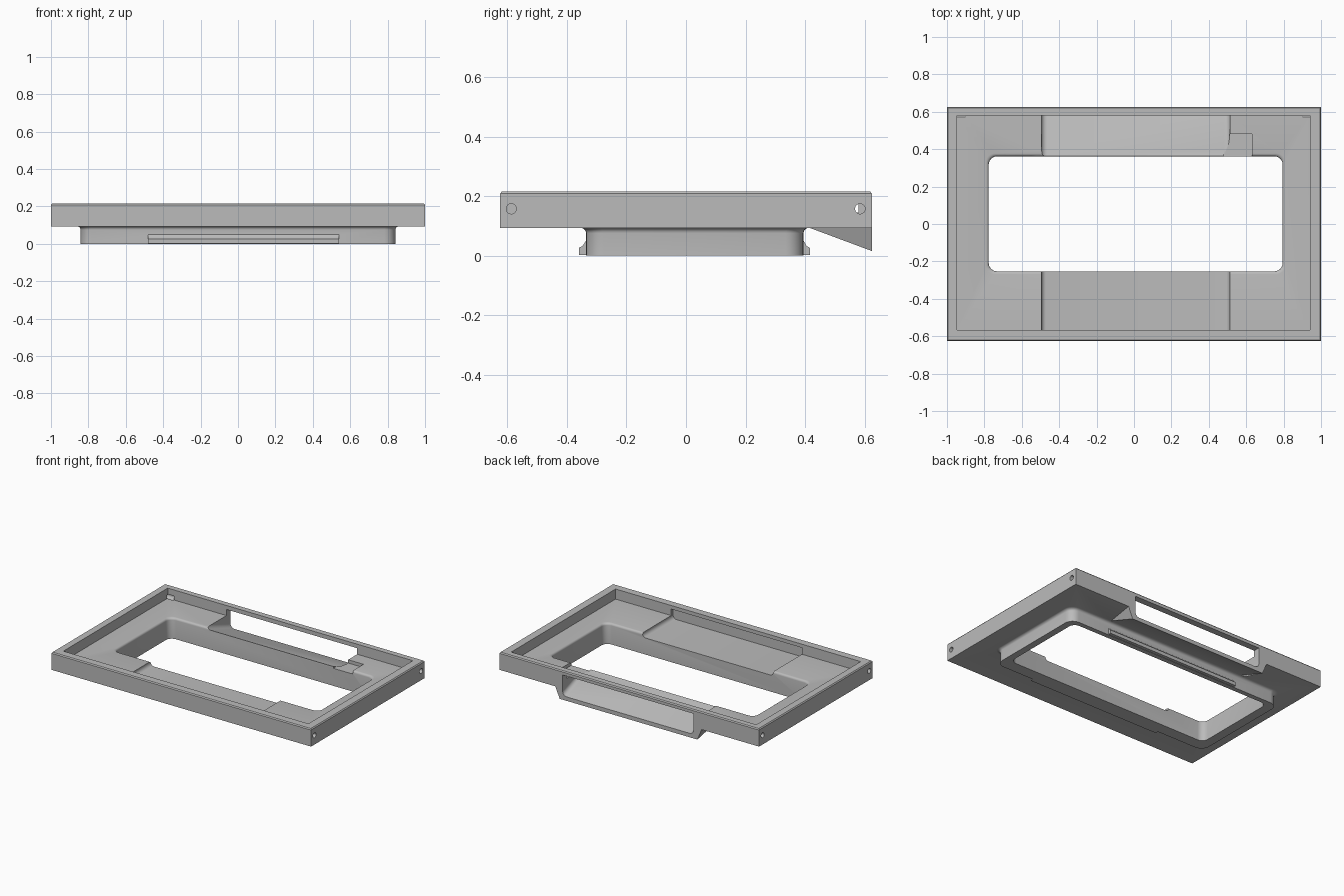
import bpy, bmesh, math

cube = bpy.data.objects.get("Cube")
if cube:
    bpy.data.objects.remove(cube, do_unlink=True)

grey = bpy.data.materials.new("matte_grey")
grey.use_nodes = True
COLOUR = (0.5, 0.5, 0.5, 1)
grey.diffuse_color = COLOUR
grey.node_tree.nodes["Principled BSDF"].inputs["Base Color"].default_value = COLOUR


def rounded(a0, a1, b0, b1, low=0.0, high=0.0, steps=6):
    """Rectangle outline with separate radii for its low and high corners."""
    pts = []
    corners = [(a1, b1, high, 0), (a0, b1, high, 1), (a0, b0, low, 2), (a1, b0, low, 3)]
    for a, b, r, quarter in corners:
        sa = -1 if a == a1 else 1
        sb = -1 if b == b1 else 1
        count = steps if r else 0
        for i in range(count + 1):
            t = math.pi / 2 * (quarter + (i / count if count else 0))
            pts.append((a + sa * r + r * math.cos(t), b + sb * r + r * math.sin(t))
                       if r else (a, b))
    return pts


def loft(name, rings):
    """Closed solid through a list of equally sized 3D rings."""
    bm = bmesh.new()
    rows = [[bm.verts.new(p) for p in ring] for ring in rings]
    for lower, upper in zip(rows, rows[1:]):
        for i in range(len(lower)):
            j = (i + 1) % len(lower)
            bm.faces.new((lower[i], lower[j], upper[j], upper[i]))
    bm.faces.new(rows[0])
    bm.faces.new(rows[-1])
    bmesh.ops.recalc_face_normals(bm, faces=bm.faces)
    mesh = bpy.data.meshes.new(name)
    bm.to_mesh(mesh)
    bm.free()
    mesh.materials.append(grey)
    ob = bpy.data.objects.new(name, mesh)
    bpy.context.collection.objects.link(ob)
    return ob


def level(z, x0, x1, y0, y1, r=0.0, grow=0.0):
    """Horizontal ring."""
    return [(x, y, z) for x, y in rounded(x0 - grow, x1 + grow, y0 - grow, y1 + grow, r, r)]


def upright(y, x0, x1, z0, z1, low=0.0):
    """Ring standing in the xz plane, rounded at the bottom."""
    return [(x, y, z) for x, z in rounded(x0, x1, z0, z1, low)]


def box(name, x0, x1, y0, y1, z0, z1):
    return loft(name, [level(z, x0, x1, y0, y1) for z in (z0, z1)])


def combine(target, other, operation):
    mod = target.modifiers.new(operation, "BOOLEAN")
    mod.operation = operation
    mod.solver = "EXACT"
    mod.object = other
    graph = bpy.context.evaluated_depsgraph_get()
    mesh = bpy.data.meshes.new_from_object(target.evaluated_get(graph))
    target.modifiers.clear()
    target.data = mesh
    bpy.data.objects.remove(other, do_unlink=True)


BOTTOM, FLOOR, TOP = 0.093, 0.145, 0.215
PLATE = (-1, 1, -0.625, 0.625)
NECK = (-0.842, 0.842, -0.336, 0.395)
OPENING = (-0.777, 0.795, -0.253, 0.362)

# Outer tray with a slightly eased top edge
frame = loft("bezel_frame", [level(BOTTOM, *PLATE), level(TOP - 0.007, *PLATE),
                             level(TOP, *PLATE, grow=-0.006)])

# Collar below the tray, flaring into it
flare = 0.018
curve = [(0, 0)]
for i in range(6):
    t = math.pi / 2 * i / 5
    curve.append((BOTTOM - flare + flare * math.sin(t), flare * (1 - math.cos(t))))
curve.append((BOTTOM + 0.01, flare))
collar = loft("collar", [level(z, *NECK, r=0.06, grow=g) for z, g in curve])
combine(frame, collar, "UNION")

# Snap lips along the front and back of the collar
for y0, y1, tip in ((-0.33, -0.336, -0.36), (0.385, 0.395, 0.416)):
    outline = [(y0, 0.002), (tip, 0.002), (tip, 0.026), ((tip + y1) / 2, 0.032),
               (y1, 0.05), (y0, 0.05)]
    lip = loft("snap_lip", [[(x, y, z) for y, z in outline] for x in (-0.48, 0.54)])
    combine(frame, lip, "UNION")

# Sloping spout body under the back edge
spout = loft("spout", [
    [(-0.56, y, 0.13), (-0.56, y, BOTTOM + 0.004), (-0.525, y, z),
     (0.535, y, z), (0.57, y, BOTTOM + 0.004), (0.57, y, 0.13)]
    for y, z in ((0.41, BOTTOM + 0.002), (0.625, 0.015))])
combine(frame, spout, "UNION")

# Tray pocket
combine(frame, box("pocket", -0.947, 0.94, -0.568, 0.58, FLOOR, 0.3), "DIFFERENCE")

# Window opening with a rounded upper edge
edge = 0.015
curve = [(-0.1, 0)]
for i in range(5):
    t = math.pi / 2 * i / 4
    curve.append((FLOOR - edge + edge * math.sin(t), edge * (1 - math.cos(t))))
curve.append((FLOOR + 0.05, edge))
opening = loft("opening", [level(z, *OPENING, r=0.045, grow=g) for z, g in curve])
combine(frame, opening, "DIFFERENCE")

# Chute running down through the back wall
chute = loft("chute", [upright(0.33, -0.495, 0.512, FLOOR, 0.187, 0.03),
                       upright(0.65, -0.495, 0.512, 0.034, 0.187, 0.03)])
combine(frame, chute, "DIFFERENCE")

# Shallow recess in the front floor, slightly undercutting the front wall
recess = loft("recess", [upright(y, -0.495, 0.512, 0.115, 0.19, 0.025)
                         for y in (-0.59, -0.2)])
combine(frame, recess, "DIFFERENCE")

# Small side slot next to the chute
combine(frame, box("slot", 0.48, 0.63, 0.3, 0.48, 0.122, 0.18), "DIFFERENCE")

# Screw holes in both ends
for end in (-1, 1):
    for y in (-0.587, 0.585):
        rings = [[(x, y + 0.017 * math.cos(k * math.pi / 12),
                   0.157 + 0.017 * math.sin(k * math.pi / 12)) for k in range(24)]
                 for x in (end * 0.9, end * 1.05)]
        combine(frame, loft("screw_hole", rings), "DIFFERENCE")

# Smooth the fillets, keep the hard edges
bpy.ops.object.select_all(action="DESELECT")
frame.select_set(True)
bpy.context.view_layer.objects.active = frame
bpy.ops.object.shade_smooth_by_angle(angle=math.radians(30))
